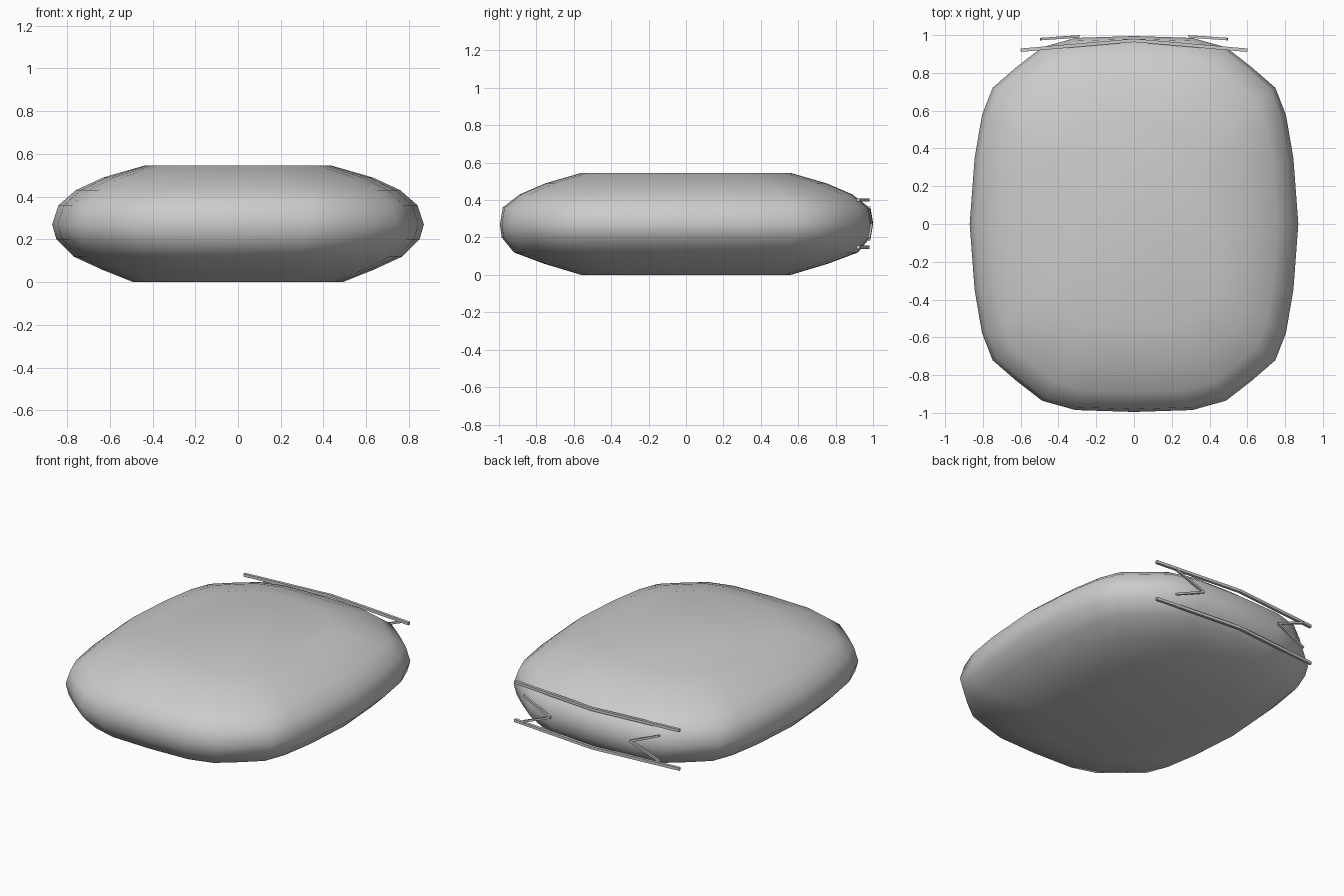
import bpy, bmesh
from mathutils import Vector

if "Cube" in bpy.data.objects:
    bpy.data.objects.remove(bpy.data.objects["Cube"])

# one quadrant of the plan outline, unit scale
quad = [(1, 0), (0.97, 0.35), (0.925, 0.58), (0.86, 0.725), (0.715, 0.835),
        (0.56, 0.94), (0.355, 0.99), (0, 1)]
outline = (quad + [(-x, y) for x, y in quad[-2::-1]]
           + [(-x, -y) for x, y in quad[1:]] + [(x, -y) for x, y in quad[-2:0:-1]])

# height, half width, half depth of each layer
layers = [(0.0, 0.49, 0.56), (0.06, 0.64, 0.76), (0.12, 0.77, 0.92), (0.20, 0.85, 0.985),
          (0.27, 0.87, 0.995), (0.36, 0.84, 0.98), (0.43, 0.76, 0.89),
          (0.49, 0.63, 0.75), (0.545, 0.44, 0.56)]


def make_object(name, bm):
    bmesh.ops.recalc_face_normals(bm, faces=bm.faces[:])
    mesh = bpy.data.meshes.new(name)
    bm.to_mesh(mesh)
    bm.free()
    obj = bpy.data.objects.new(name, mesh)
    bpy.context.collection.objects.link(obj)
    return obj


# plump cushion body, lofted through the layers
bm = bmesh.new()
rings = [[bm.verts.new((x * w, y * d, z)) for x, y in outline] for z, w, d in layers]
n = len(outline)
for a, b in zip(rings, rings[1:]):
    for i in range(n):
        j = (i + 1) % n
        bm.faces.new((a[i], a[j], b[j], b[i]))
bm.faces.new(rings[0][::-1])
bm.faces.new(rings[-1])
body = make_object("cushion_body", bm)
for p in body.data.polygons:
    p.use_smooth = True


def strip(name, points, thick):
    """Square bar following a path of points."""
    bm = bmesh.new()
    h = thick / 2
    pts = [Vector(p) for p in points]
    prev = None
    for i, p in enumerate(pts):
        t = (pts[min(i + 1, len(pts) - 1)] - pts[max(i - 1, 0)]).normalized()
        if 0 < i < len(pts) - 1 and abs(t.x) < 0.5:
            u, v = Vector((1, 0, 0)), Vector((0, 1, 0))
        else:
            u = t.cross(Vector((0, 1, 0))).normalized()
            v = t.cross(u).normalized()
        ring = [bm.verts.new(p + u * a + v * b) for a, b in ((-h, -h), (h, -h), (h, h), (-h, h))]
        if prev:
            for k in range(4):
                m = (k + 1) % 4
                bm.faces.new((prev[k], prev[m], ring[m], ring[k]))
        else:
            bm.faces.new(ring)
        prev = ring
    bm.faces.new(prev[::-1])
    return make_object(name, bm)


# two bent seam strips across the back
for label, z in (("upper", 0.40), ("lower", 0.147)):
    strip(label + "_seam_strip", [(-0.6, 0.92, z), (0, 0.972, z), (0.6, 0.92, z)], 0.018)

# chevron creases pointing towards the middle of the back
for label, s in (("left", -1), ("right", 1)):
    for end, dz in (("upper", 0.085), ("lower", -0.085)):
        strip(f"{label}_{end}_crease",
              [(s * 0.29, 0.993, 0.275), (s * 0.495, 0.979, 0.275 + dz)], 0.013)
